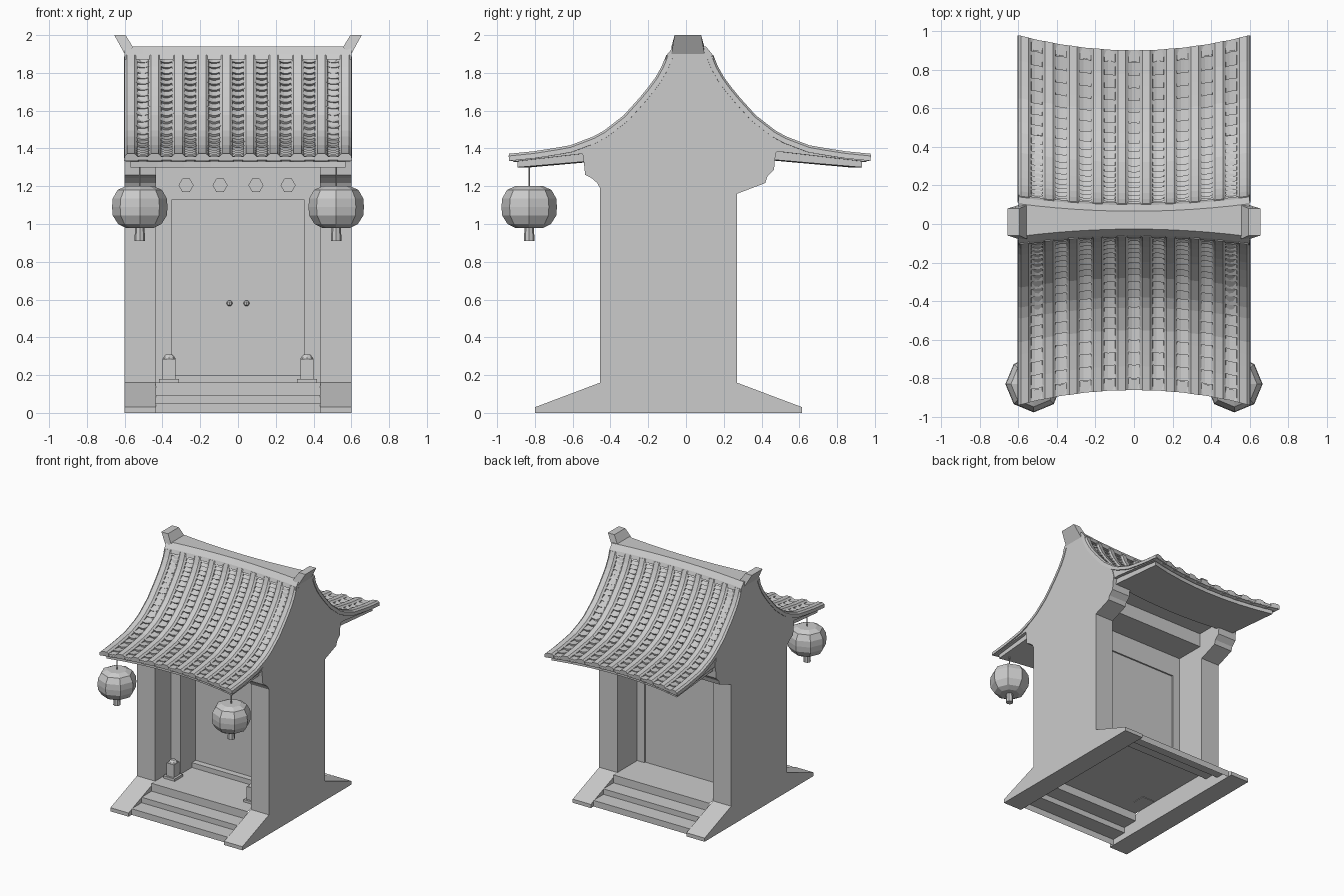
import bpy, bmesh, math
from mathutils import Vector

if "Cube" in bpy.data.objects:
    bpy.data.objects.remove(bpy.data.objects["Cube"])

YC = 0.02  # centre line of the roof


def loft(name, rings, closed=True, caps=True):
    bm = bmesh.new()
    vs = [[bm.verts.new(p) for p in r] for r in rings]
    n = len(rings[0])
    for a, b in zip(vs, vs[1:]):
        for i in range(n if closed else n - 1):
            j = (i + 1) % n
            bm.faces.new((a[i], a[j], b[j], b[i]))
    if caps and closed:
        bm.faces.new(vs[0][::-1])
        bm.faces.new(vs[-1])
    bmesh.ops.recalc_face_normals(bm, faces=bm.faces)
    me = bpy.data.meshes.new(name)
    bm.to_mesh(me)
    bm.free()
    ob = bpy.data.objects.new(name, me)
    bpy.context.collection.objects.link(ob)
    return ob


def prism(name, prof, x0, x1, **kw):
    return loft(name, [[(x, y, z) for y, z in prof] for x in (x0, x1)], **kw)


def box(name, x0, x1, y0, y1, z0, z1):
    return prism(name, [(y0, z0), (y1, z0), (y1, z1), (y0, z1)], x0, x1)


def lathe(name, prof, n, cx, cy):
    return loft(name, [[(cx + r * math.cos(2 * math.pi * k / n), cy + r * math.sin(2 * math.pi * k / n), z)
                        for k in range(n)] for r, z in prof])


# Roof curve: distance from the centre line, height; eave to ridge
CURVE = [Vector(p) for p in ((.96, 1.372), (.82, 1.386), (.64, 1.415), (.48, 1.476),
                             (.35, 1.577), (.24, 1.70), (.163, 1.804), (.126, 1.895))]
LEN = [0]
for a, b in zip(CURVE, CURVE[1:]):
    LEN.append(LEN[-1] + (b - a).length)
L = LEN[-1]


def along(s):
    s = min(max(s, 0), L)
    for i in range(len(CURVE) - 1):
        if s <= LEN[i + 1] + 1e-9:
            return CURVE[i].lerp(CURVE[i + 1], (s - LEN[i]) / (LEN[i + 1] - LEN[i]))
    return CURVE[-1].copy()


def bow(x, d, z, side):
    # eaves and ridge draw inward at mid-span
    t = 1 - min(1, (x / .6) ** 2)
    return (x, YC + side * (d - (.035 + .045 * d) * t), z)


def dz(s, off):
    t = (along(s + .04) - along(s - .04)).normalized()
    return along(s) + Vector((t.y, -t.x)) * off


def roof_pt(x, s, off, side):
    p = dz(s, off)
    return bow(x, p.x, p.y, side)


# Side walls with flared feet and stepped corbels under the eaves
top = [dz(s, -.03) for s in [L * i / 12 for i in range(6, 13)]]
wall = [(-.8, 0), (-.8, .03), (-.455, .16), (-.455, 1.19), (-.47, 1.217), (-.50, 1.243),
        (-.534, 1.26), (-.54, 1.32), (-.55, 1.39)]
wall += [(YC - p.x, p.y) for p in top] + [(YC + p.x, p.y) for p in reversed(top)]
wall += [(.48, 1.39), (.47, 1.34), (.466, 1.286), (.43, 1.25), (.42, 1.217), (.27, 1.16),
         (.27, .16), (.615, .03), (.615, 0)]
for sx, n in ((-1, "left"), (1, "right")):
    prism(n + "_side_wall", wall, sx * .435, sx * .6)
    # Door posts, corner stones, back frame
    box(n + "_door_post", sx * .35, sx * .44, -.25, -.04, .16, 1.3)
    box(n + "_back_frame", sx * .37, sx * .44, -.01, .012, .16, 1.28)
    cx = sx * .365
    box(n + "_stone_base", cx - .052, cx + .052, -.375, -.27, .155, .18)
    box(n + "_stone_block", cx - .034, cx + .034, -.36, -.285, .18, .285)
    lathe(n + "_stone_cap", [(.036, .285), (.028, .297), (.018, .308)], 8, cx, -.322)
    # Door knob
    lathe(n + "_door_knob", [(.005, .565), (.014, .572), (.015, .58), (.014, .588), (.005, .595)], 8, sx * .045, -.06)
    # Hanging lantern
    lx, ly = sx * .52, -.83
    lathe(n + "_lantern", [(.075, .98), (.115, 1.0), (.143, 1.045), (.147, 1.09), (.143, 1.135),
                           (.118, 1.18), (.075, 1.2)], 8, lx, ly)
    lathe(n + "_lantern_cord", [(.005, 1.19), (.005, 1.35)], 6, lx, ly)
    lathe(n + "_lantern_tassel", [(.028, .91), (.025, .985)], 8, lx, ly)

# Stairs front and back, an open folded sheet
prism("stairs", [(-.76, 0), (-.76, .05), (-.63, .05), (-.63, .095), (-.5, .095), (-.5, .16),
                 (.32, .16), (.32, .095), (.45, .095), (.45, .05), (.58, .05), (.58, 0)],
      -.436, .436, closed=False)

# Door, threshold and beams
box("door_panel", -.44, .44, -.05, 0, .16, 1.3)
box("threshold", -.35, .35, -.1, -.05, .16, .2)
box("front_lintel", -.436, .436, -.25, -.04, 1.13, 1.385)
box("back_lintel", -.436, .436, -.01, .012, 1.1, 1.28)
box("back_beam", -.436, .436, -.01, .25, 1.27, 1.385)
for x in (-.275, -.095, .095, .265):
    loft("lintel_stud", [[(x + .04 * math.cos(k * math.pi / 3), y, 1.205 + .04 * math.sin(k * math.pi / 3))
                          for k in range(6)] for y in (-.3, -.24)])

# Roof core
rings = []
for i in range(13):
    x = -.595 + 1.19 * i / 12
    ss = [L * k / 14 for k in range(15)]
    r = [roof_pt(x, s, -.034, -1) for s in ss] + [roof_pt(x, s, -.034, 1) for s in reversed(ss)]
    r += [bow(x, .93, 1.33, 1), bow(x, .5, 1.38, 1), bow(x, .5, 1.38, -1), bow(x, .93, 1.33, -1)]
    rings.append(r)
loft("roof_core", rings)

ROWS = 21
rows = [L * (1.5 * u - .5 * u * u) for u in [i / ROWS for i in range(ROWS + 1)]]
BARREL = [(-.037, -.038), (-.034, -.012), (-.02, 0), (.02, 0), (.034, -.012), (.037, -.038)]
for side, n in ((-1, "front"), (1, "back")):
    # Soffit board below the eave
    rings = []
    for i in range(9):
        x = -.57 + 1.14 * i / 8
        rings.append([bow(x, d, z, side) for d, z in ((.92, 1.3), (.92, 1.34), (.45, 1.385), (.45, 1.34))])
    loft(n + "_soffit", rings)
    # Smooth cover strips
    for c in range(10):
        x = -.567 + .126 * c
        loft(n + "_cover_strip", [[roof_pt(x + dx, L * k / 16, o, side) for dx, o in BARREL]
                                  for k in range(17)])
    # Overlapping pan tiles with a rounded drip edge
    for c in range(9):
        x = -.504 + .126 * c
        rings = []
        for k in range(ROWS):
            for s, lift in ((rows[k], .014), (rows[k + 1], 0)):
                rings.append([roof_pt(x + .046 * q, s - .012 * (1 - q * q), lift - .014 - .016 * (1 - q * q), side)
                              for q in (-1, -.6, -.2, .2, .6, 1)])
        loft(n + "_pan_tiles", rings, closed=False)
        loft(n + "_drip_tile", [[(p[0], p[1] + side * e, p[2] - h) for p in
                                 [bow(x + .046 * math.cos(a), .95, 1.358 - .03 * math.sin(a), side)
                                  for a in [math.pi * k / 5 for k in range(6)]]]
                                for e, h in ((-.05, 0), (.004, 0))])

# Ridge beam with flared end horns
rings = []
for i in range(13):
    x = -.6 + 1.2 * i / 12
    rings.append([bow(x, d, z, s) for d, z, s in
                  ((.13, 1.87, -1), (.118, 1.9, -1), (.085, 1.94, -1), (.085, 1.94, 1), (.118, 1.9, 1), (.13, 1.87, 1))])
loft("ridge_beam", rings)
for sx, n in ((-1, "left"), (1, "right")):
    loft(n + "_ridge_horn", [[(sx * x, YC - .01 + y, z) for x, y, z in
                              ((a, -w, z0), (a, w, z0), (b, w, z1), (b, -w, z1))]
                             for a, z0, b, z1, w in ((.555, 1.935, .6, 1.9, .088), (.595, 2.0, .655, 2.0, .07))])
